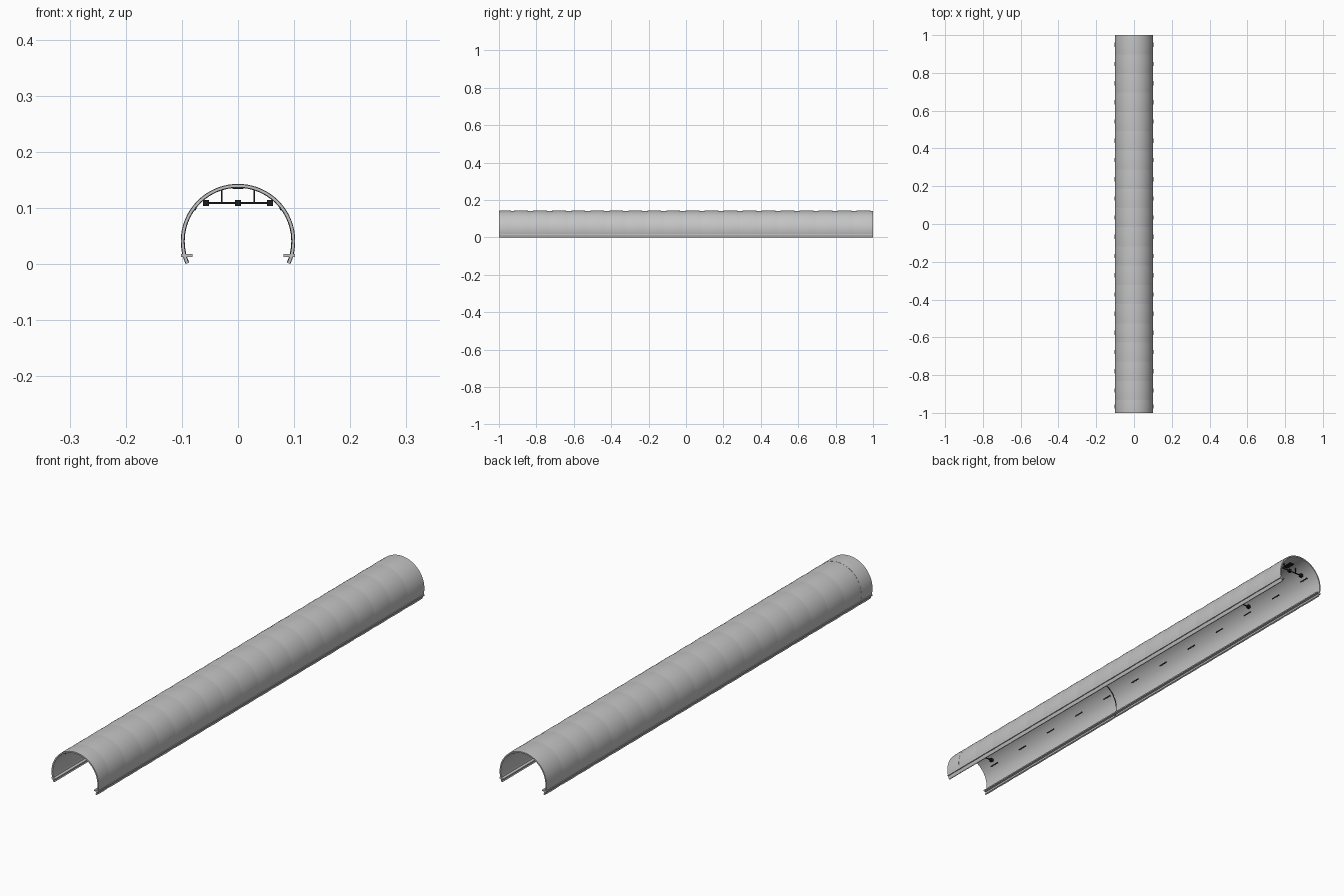
import bpy, bmesh, math

old = bpy.data.objects.get("Cube")
if old:
    bpy.data.objects.remove(old, do_unlink=True)


def material(name, rgb):
    m = bpy.data.materials.new(name)
    m.use_nodes = True
    m.diffuse_color = (*rgb, 1)
    m.node_tree.nodes["Principled BSDF"].inputs["Base Color"].default_value = (*rgb, 1)
    return m


concrete = material("concrete grey", (0.55, 0.55, 0.55))
black = material("fixture black", (0.012, 0.012, 0.012))

CENTRE_Z = 0.041
OUTER, INNER = 0.102, 0.096
STEP = 0.1017
SIDES = 48


def finish(name, bm, mat, smooth=False):
    bmesh.ops.recalc_face_normals(bm, faces=bm.faces[:])
    me = bpy.data.meshes.new(name)
    bm.to_mesh(me)
    bm.free()
    me.materials.append(mat)
    ob = bpy.data.objects.new(name, me)
    bpy.context.collection.objects.link(ob)
    if smooth:
        bpy.ops.object.select_all(action="DESELECT")
        ob.select_set(True)
        bpy.context.view_layer.objects.active = ob
        bpy.ops.object.shade_smooth_by_angle(angle=math.radians(35))
    return ob


def add_box(bm, x, y, z, sx, sy, sz, turn=0):
    """Box at a position, turned about the y axis."""
    verts = bmesh.ops.create_cube(bm, size=1)["verts"]
    c, s = math.cos(turn), math.sin(turn)
    for v in verts:
        px, py, pz = v.co.x * sx, v.co.y * sy, v.co.z * sz
        v.co = (x + px * c + pz * s, y + py, z - px * s + pz * c)


def add_arch(bm, section):
    """Sweep a closed (radius, y) section round the open arch."""
    rows = []
    for i in range(SIDES + 1):
        # the feet of the arch rest on the ground
        low = -math.asin(CENTRE_Z / OUTER)
        a = low + (math.pi - 2 * low) * i / SIDES
        rows.append([bm.verts.new((r * math.cos(a), y,
                                   max(0, CENTRE_Z + r * math.sin(a))))
                     for r, y in section])
    n = len(section)
    for r0, r1 in zip(rows, rows[1:]):
        for j in range(n):
            k = (j + 1) % n
            bm.faces.new((r0[j], r0[k], r1[k], r1[j]))
    bm.faces.new(rows[0])
    bm.faces.new(rows[-1][::-1])


# Tunnel lining: a row of slightly bulged rings
bm = bmesh.new()
end = 1.0
while end > -0.99:
    start = max(-1.0, end - STEP)
    outside = []
    for i in range(7):
        t = i / 6
        bulge = 0.0012 * (2 * t - 1) ** 2 * (end - start) / STEP
        outside.append((OUTER - bulge, start + (end - start) * t))
    add_arch(bm, outside + [(INNER, end), (INNER, start)])
    end = start
finish("tunnel_rings", bm, concrete, smooth=True)

# Thin seam inside where two lengths meet
bm = bmesh.new()
add_arch(bm, [(INNER + 0.001, -0.222), (INNER + 0.001, -0.218),
              (INNER - 0.001, -0.218), (INNER - 0.001, -0.222)])
finish("inner_seam", bm, black, smooth=True)

# Side ledges along both feet
for side, name in ((1, "left_ledge"), (-1, "right_ledge")):
    bm = bmesh.new()
    add_box(bm, side * 0.0915, 0, 0.0155, 0.02, 2.0, 0.005)
    finish(name, bm, concrete)

# Lamps along the shoulders and crown
spots = [-0.93 + 0.169 * i for i in range(12)]
for name, x, z, width, turn in (("left_lamps", 0.0765, 0.0985, 0.005, 0.93),
                                ("right_lamps", -0.0765, 0.0985, 0.005, -0.93),
                                ("crown_lamps", 0, 0.1355, 0.02, 0)):
    bm = bmesh.new()
    for y in spots:
        add_box(bm, x, y, z, width, 0.04, 0.004, turn)
    finish(name, bm, black)

# Hanging signal frames
for n, y in enumerate((-0.925, 0.62, 0.935), 1):
    bm = bmesh.new()
    add_box(bm, 0, y, 0.109, 0.114, 0.003, 0.003)
    for x in (-0.029, 0.029):
        add_box(bm, x, y, 0.1225, 0.002, 0.002, 0.027)
    for x in (-0.057, 0, 0.057):
        add_box(bm, x, y, 0.109, 0.011, 0.011, 0.011)
    finish(f"signal_frame_{n}", bm, black)
